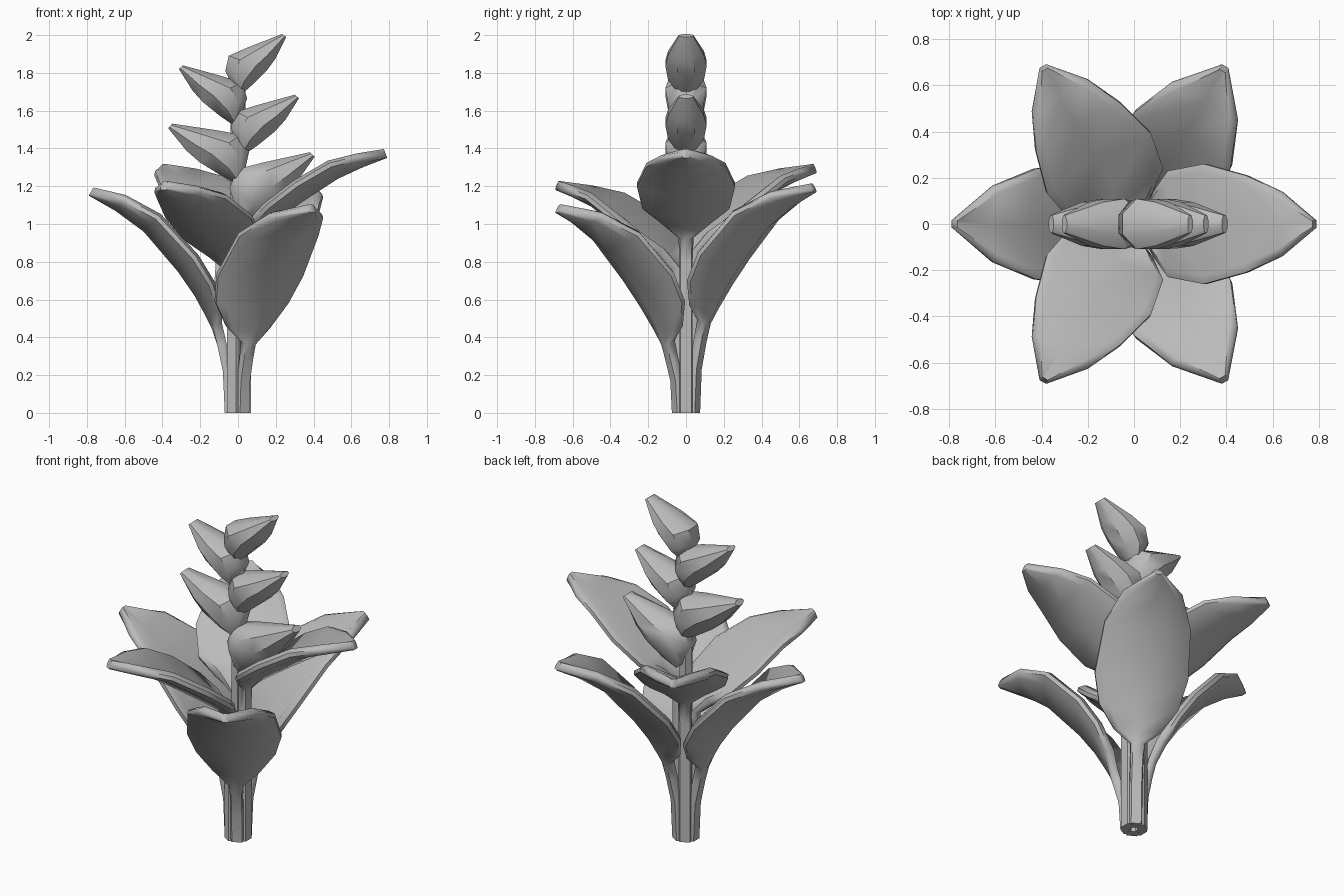
import bpy, bmesh, math
from mathutils import Vector, Matrix

cube = bpy.data.objects.get("Cube")
if cube:
    bpy.data.objects.remove(cube, do_unlink=True)

grey = bpy.data.materials.new("plain_grey")
grey.use_nodes = True
colour = (0.5, 0.5, 0.5, 1)
grey.diffuse_color = colour
grey.node_tree.nodes["Principled BSDF"].inputs["Base Color"].default_value = colour


def loft(name, rings, matrix, angle):
    """Skin closed rings of points, cap both ends and shade smooth."""
    bm = bmesh.new()
    loops = [[bm.verts.new(matrix @ Vector(p)) for p in ring] for ring in rings]
    n = len(loops[0])
    for a, b in zip(loops, loops[1:]):
        for i in range(n):
            j = (i + 1) % n
            bm.faces.new((a[i], a[j], b[j], b[i]))
    bm.faces.new(loops[0])
    bm.faces.new(loops[-1])
    bmesh.ops.recalc_face_normals(bm, faces=bm.faces)
    mesh = bpy.data.meshes.new(name)
    bm.to_mesh(mesh)
    bm.free()
    mesh.materials.append(grey)
    obj = bpy.data.objects.new(name, mesh)
    bpy.context.collection.objects.link(obj)
    bpy.ops.object.select_all(action='DESELECT')
    obj.select_set(True)
    bpy.context.view_layer.objects.active = obj
    bpy.ops.object.shade_smooth_by_angle(angle=math.radians(angle))
    return obj


# Leaf midribs: radius, height, half width, upward fold of the edges
OUTER = [(.07, 0, .035, 0), (.08, .22, .035, 0), (.11, .36, .035, 0),
         (.14, .45, .04, .01), (.17, .51, .13, .05), (.23, .62, .22, .08),
         (.32, .75, .26, .09), (.5, .96, .24, .08), (.65, 1.07, .165, .05),
         (.79, 1.15, .02, 0)]
INNER = [(.07, 0, .035, 0), (.07, .5, .035, 0), (.07, .8, .035, 0),
         (.08, .92, .04, .01), (.13, .97, .14, .04), (.2, 1.02, .23, .06),
         (.36, 1.13, .26, .07), (.53, 1.24, .21, .06), (.66, 1.3, .14, .03),
         (.79, 1.35, .02, 0)]


def leaf(name, path, turn, drop):
    rings = []
    for i, (r, z, w, fold) in enumerate(path):
        a, b = path[max(i - 1, 0)], path[min(i + 1, len(path) - 1)]
        along = Vector((b[0] - a[0], 0, b[1] - a[1])).normalized()
        up = Vector((-along.z, 0, along.x))
        # The lower the leaf sits, the shorter its stalk
        base = Vector((r, 0, z - drop * min(z / .4, 1)))
        thick = .05
        half = [(0, 0), (w * .8, fold * .75), (w, fold + .012),
                (w, fold + .035), (w - min(.035, w * .3), fold + thick)]
        section = half + [(0, thick)] + [(-y, h) for y, h in half[:0:-1]]
        rings.append([base + up * h + Vector((0, y, 0)) for y, h in section])
    loft(name, rings, Matrix.Rotation(math.radians(turn), 4, 'Z'), 50)


for name, path, turn, drop in [
        ("inner_leaf_left", INNER, 0, 0),
        ("inner_leaf_back", INNER, 120, .08),
        ("inner_leaf_front", INNER, 240, .17),
        ("outer_leaf_back", OUTER, 60, -.02),
        ("outer_leaf_right", OUTER, 180, 0),
        ("outer_leaf_front", OUTER, 300, .09)]:
    leaf(name, path, turn, drop)

# Flower stalk
loft("flower_stalk",
     [[(.04 * math.cos(k * math.pi / 3), .04 * math.sin(k * math.pi / 3), z)
       for k in range(6)] for z in (.3, 1.75)], Matrix(), 35)

# Bract sections: lower edge (x, z), upper edge (x, z), half width
BRACT = [(.02, 0, -.04, .05, .05), (.1, .05, -.075, .17, .1),
         (.21, .13, -.035, .27, .115), (.28, .2, .1, .305, .1),
         (.375, .335, .35, .36, .04)]


def bract(name, side, x, z, size, tilt):
    rings = []
    for lx, lz, ux, uz, w in BRACT:
        low, high = Vector((lx, 0, lz)), Vector((ux, 0, uz))
        mid, arm = (low + high) / 2, (high - low) / 2
        rings.append([])
        for k in range(8):
            a = (k + .5) * math.pi / 4
            c, s = math.cos(a) * 1.08, math.sin(a) * 1.08
            rings[-1].append(mid + arm * c + Vector((0, w * s, 0)))
    matrix = (Matrix.Translation((x, 0, z))
              @ Matrix.Diagonal((side, 1, 1, 1))
              @ Matrix.Rotation(math.radians(-tilt), 4, 'Y')
              @ Matrix.Diagonal((size, .95, size, 1)))
    loft(name, rings, matrix, 40)


for i, (side, x, z, size, tilt) in enumerate([
        (1, .03, 1.02, 1, 0), (-1, 0, 1.22, .93, -4), (1, .03, 1.375, .82, 3),
        (-1, -.02, 1.53, .82, 3), (1, .01, 1.69, .77, 9)]):
    bract(f"bract_{i + 1}", side, x, z, size, tilt)
